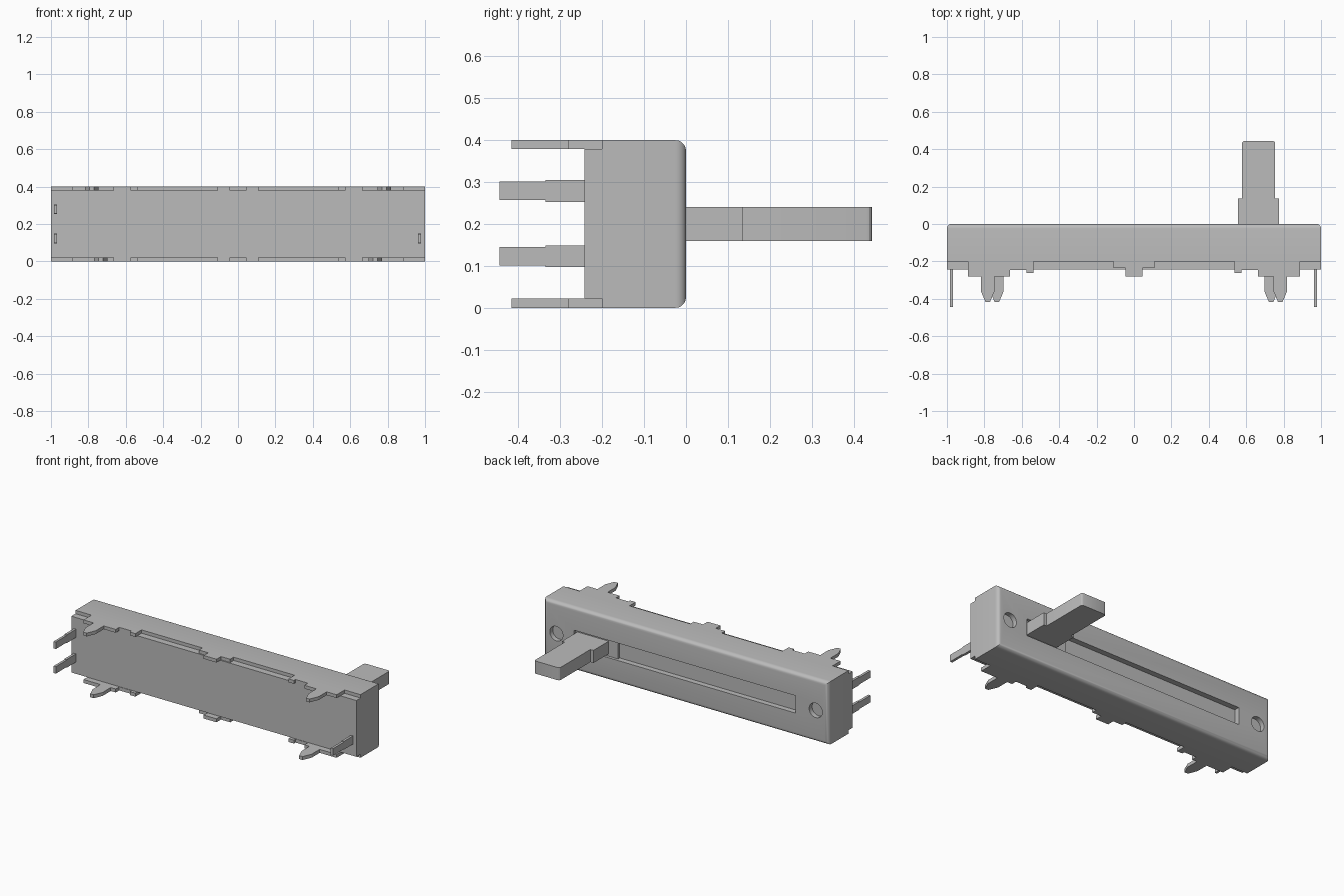
import bpy
import bmesh
import math

if "Cube" in bpy.data.objects:
    bpy.data.objects.remove(bpy.data.objects["Cube"], do_unlink=True)

grey = bpy.data.materials.new("plain grey")
grey.use_nodes = True
grey.diffuse_color = (0.5, 0.5, 0.5, 1)
grey.node_tree.nodes["Principled BSDF"].inputs["Base Color"].default_value = (0.5, 0.5, 0.5, 1)


def finish(bm, name):
    bmesh.ops.recalc_face_normals(bm, faces=bm.faces)
    mesh = bpy.data.meshes.new(name)
    bm.to_mesh(mesh)
    bm.free()
    mesh.materials.append(grey)
    obj = bpy.data.objects.new(name, mesh)
    bpy.context.collection.objects.link(obj)
    return obj


def box_mesh(x, y, z):
    bm = bmesh.new()
    bmesh.ops.create_cube(bm, size=1)
    for v in bm.verts:
        v.co = [lim[0] if c < 0 else lim[1] for c, lim in zip(v.co, (x, y, z))]
    return bm


def box(name, x, y, z):
    return finish(box_mesh(x, y, z), name)


def prism(name, points, axis, low, high):
    """Extrude a flat outline along x or z."""
    bm = bmesh.new()
    place = (lambda a, b, h: (h, a, b)) if axis == "x" else (lambda a, b, h: (a, b, h))
    face = bm.faces.new([bm.verts.new(place(a, b, low)) for a, b in points])
    new = bmesh.ops.extrude_face_region(bm, geom=[face])["geom"]
    verts = [v for v in new if isinstance(v, bmesh.types.BMVert)]
    bmesh.ops.translate(bm, verts=verts, vec=place(0, 0, high - low))
    return finish(bm, name)


def cut(target, cutter):
    cutter.hide_render = True
    mod = target.modifiers.new("cut", "BOOLEAN")
    mod.operation = "DIFFERENCE"
    mod.solver = "EXACT"
    mod.object = cutter
    bpy.context.view_layer.objects.active = target
    bpy.ops.object.modifier_apply(modifier=mod.name)
    bpy.data.objects.remove(cutter, do_unlink=True)


def smooth(obj):
    bpy.ops.object.select_all(action="DESELECT")
    obj.select_set(True)
    bpy.context.view_layer.objects.active = obj
    bpy.ops.object.shade_smooth_by_angle(angle=math.radians(30))


# Metal case with rounded rim around the slotted back face
bm = box_mesh((-1, 1), (-0.2, 0), (0, 0.4))
rim = [e for e in bm.edges if all(v.co.y > -0.01 for v in e.verts)]
bmesh.ops.bevel(bm, geom=rim, offset=0.025, segments=5, profile=0.5, affect="EDGES")
case = finish(bm, "case")
cut(case, box("slot_cutter", (-0.77, 0.785), (-0.035, 0.1), (0.145, 0.255)))
for side in (-1, 1):
    bpy.ops.mesh.primitive_cylinder_add(vertices=32, radius=0.046, depth=0.1,
                                        location=(side * 0.91, 0.02, 0.2),
                                        rotation=(math.pi / 2, 0, 0))
    cut(case, bpy.context.object)
smooth(case)

# Circuit board block filling the open front
box("board_block", (-1, 1), (-0.242, -0.2), (0.022, 0.379))

# Carriage, lever shoulder and lever
box("carriage", (0.49, 0.785), (-0.035, -0.018), (0.145, 0.255))
box("lever_shoulder", (0.555, 0.775), (-0.018, 0.135), (0.16, 0.24))
bm = box_mesh((0.577, 0.755), (0.135, 0.444), (0.16, 0.24))
tips = [e for e in bm.edges if all(v.co.y > 0.4 for v in e.verts)
        and abs(e.verts[0].co.z - e.verts[1].co.z) > 0.01]
bmesh.ops.bevel(bm, geom=tips, offset=0.014, segments=3, profile=0.5, affect="EDGES")
smooth(finish(bm, "lever"))

# Flaps with snap-in prongs along the upper and lower plates
for level, low, high, mid in (("upper", 0.379, 0.4, 0.782), ("lower", 0, 0.022, 0.733)):
    outline = [(0.888, -0.2), (0.888, -0.28), (mid + 0.036, -0.28), (mid + 0.036, -0.36),
               (mid + 0.012, -0.417), (mid - 0.012, -0.417), (mid - 0.036, -0.36),
               (mid - 0.036, -0.28), (0.662, -0.28), (0.662, -0.245), (0.575, -0.245),
               (0.575, -0.262), (0.537, -0.262), (0.537, -0.2)]
    for side, word in ((1, "left"), (-1, "right")):
        prism(f"{level}_{word}_flap", [(side * x, y) for x, y in outline], "z", low, high)
    half = [(0.11, -0.2), (0.11, -0.235), (0.045, -0.235), (0.045, -0.28)]
    prism(f"{level}_centre_flap", half + [(-x, y) for x, y in reversed(half)], "z", low, high)

# Stepped solder pins
for name, x, z in (("right_upper_pin", -0.975, 0.279), ("right_lower_pin", -0.975, 0.123),
                   ("left_lower_pin", 0.97, 0.123)):
    half = [(-0.242, 0.026), (-0.335, 0.026), (-0.335, 0.022), (-0.445, 0.022)]
    points = [(y, z + w) for y, w in half] + [(y, z - w) for y, w in reversed(half)]
    prism(name, points, "x", x - 0.008, x + 0.008)
